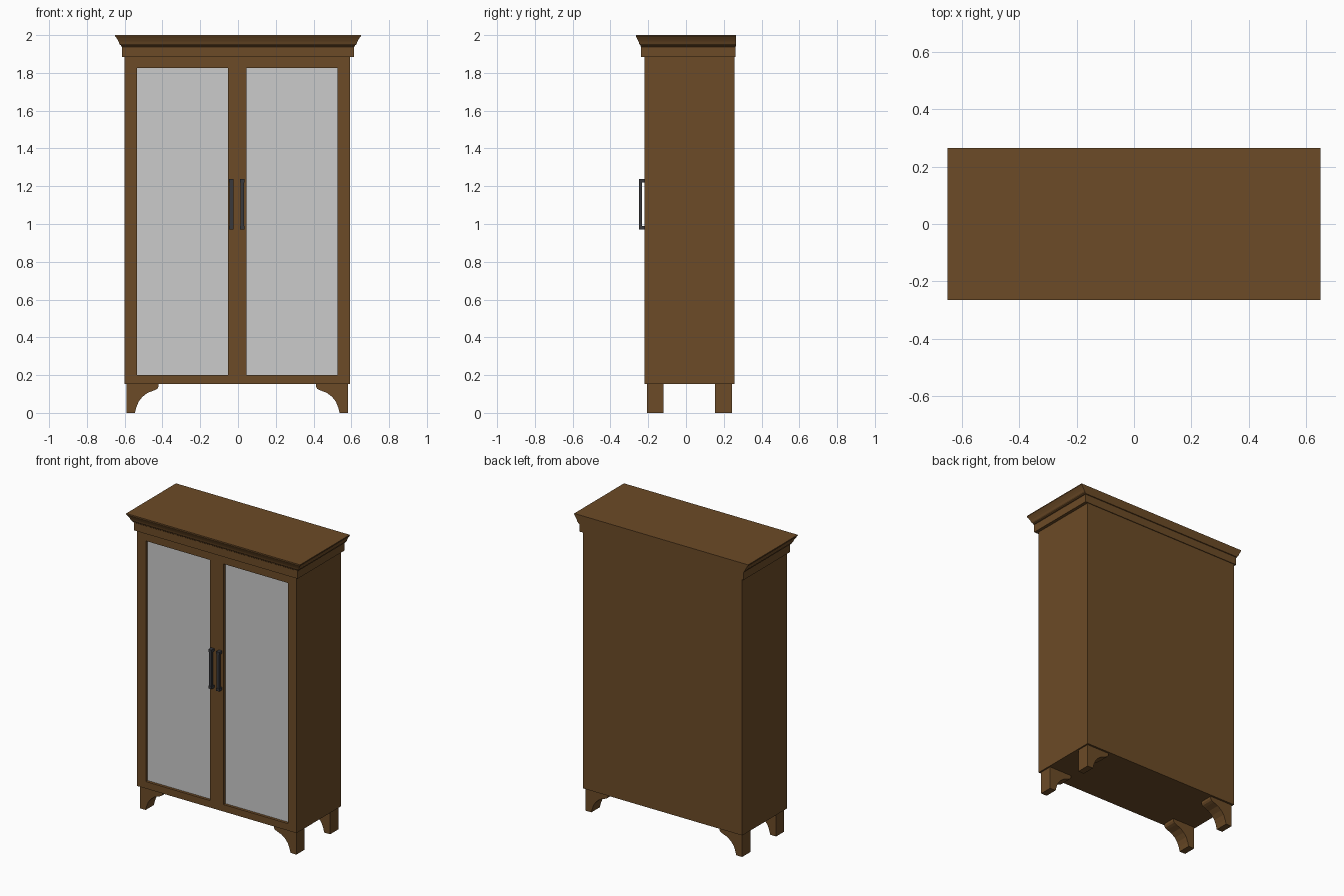
import bpy, bmesh

if "Cube" in bpy.data.objects:
    bpy.data.objects.remove(bpy.data.objects["Cube"])

CX = -0.004  # centre line of the carcass


def material(name, rgb):
    m = bpy.data.materials.new(name)
    m.diffuse_color = (*rgb, 1)
    m.use_nodes = True
    m.node_tree.nodes["Principled BSDF"].inputs["Base Color"].default_value = m.diffuse_color
    return m


WOOD = material("brown_wood", (0.15, 0.07, 0.02))
METAL = material("dark_metal", (0.04, 0.04, 0.045))


def make(name, verts, faces, mat=None):
    me = bpy.data.meshes.new(name)
    me.from_pydata(verts, [], faces)
    bm = bmesh.new()
    bm.from_mesh(me)
    bmesh.ops.recalc_face_normals(bm, faces=bm.faces)
    bm.to_mesh(me)
    bm.free()
    ob = bpy.data.objects.new(name, me)
    bpy.context.collection.objects.link(ob)
    if mat:
        me.materials.append(mat)
    return ob


def loft(name, rings, mat, caps=True, closed=False):
    """Join equal-length rings of points into a skin."""
    n, k = len(rings[0]), len(rings)
    verts = [p for r in rings for p in r]
    faces = []
    for i in range(k if closed else k - 1):
        a, b = i * n, (i + 1) % k * n
        faces += [(a + j, a + (j + 1) % n, b + (j + 1) % n, b + j) for j in range(n)]
    if caps and not closed:
        faces += [tuple(range(n)), tuple(range((k - 1) * n, k * n))]
    return make(name, verts, faces, mat)


def rect_z(x0, x1, y0, y1, z):
    return [(x0, y0, z), (x1, y0, z), (x1, y1, z), (x0, y1, z)]


def rect_y(x0, x1, z0, z1, y):
    return [(x0, y, z0), (x1, y, z0), (x1, y, z1), (x0, y, z1)]


def box(name, x0, x1, y0, y1, z0, z1, mat):
    return loft(name, [rect_z(x0, x1, y0, y1, z) for z in (z0, z1)], mat)


# Carcass behind the doors
box("carcass", CX - 0.596, CX + 0.596, -0.195, 0.256, 0.153, 1.887, WOOD)

# Foot profile as (distance from centre line, height)
FOOT = [(0.586, 0), (0.542, 0), (0.534, 0.03), (0.522, 0.06), (0.502, 0.085),
        (0.475, 0.106), (0.44, 0.119), (0.424, 0.127), (0.417, 0.138), (0.416, 0.154)]
FOOT.append((0.586, 0.154))

for side, s in (("left", -1), ("right", 1)):
    # Door frame with a recessed pane
    outer = sorted((CX, CX + s * 0.596))
    inner = sorted((CX + s * 0.05, CX + s * 0.532))
    loft(side + "_door_frame", [
        rect_y(*outer, 0.153, 1.887, -0.195), rect_y(*outer, 0.153, 1.887, -0.22),
        rect_y(*inner, 0.2, 1.827, -0.22), rect_y(*inner, 0.2, 1.827, -0.195)],
        WOOD, closed=True)
    box(side + "_door_pane", *inner, -0.201, -0.194, 0.2, 1.827, None)

    # Pull handle: a bar on two posts
    hx = CX - 0.002 + s * 0.029
    box(side + "_handle_bar", hx - 0.010, hx + 0.010, -0.248, -0.234, 0.975, 1.233, METAL)
    for end, z in (("lower", 0.972), ("upper", 1.219)):
        box(f"{side}_handle_{end}_post", hx - 0.012, hx + 0.012, -0.25, -0.219, z, z + 0.018, METAL)

    # Bracket feet
    for row, y0, y1 in (("front", -0.207, -0.12), ("back", 0.153, 0.243)):
        loft(f"{row}_{side}_foot",
             [[(CX + s * d, y, z) for d, z in FOOT] for y in (y0, y1)], WOOD)

# Frieze and crown moulding: (height, half width, front y, back y)
CROWN = [(1.885, 0.613, -0.238, 0.261), (1.938, 0.613, -0.238, 0.261),
         (1.940, 0.619, -0.240, 0.266), (1.946, 0.620, -0.241, 0.266),
         (1.952, 0.627, -0.247, 0.266), (1.965, 0.632, -0.251, 0.266),
         (1.978, 0.639, -0.257, 0.266), (1.984, 0.643, -0.260, 0.266),
         (1.994, 0.650, -0.266, 0.266), (2.0, 0.650, -0.266, 0.266)]
loft("crown_moulding", [rect_z(-w, w, f, b, z) for z, w, f, b in CROWN], WOOD)
